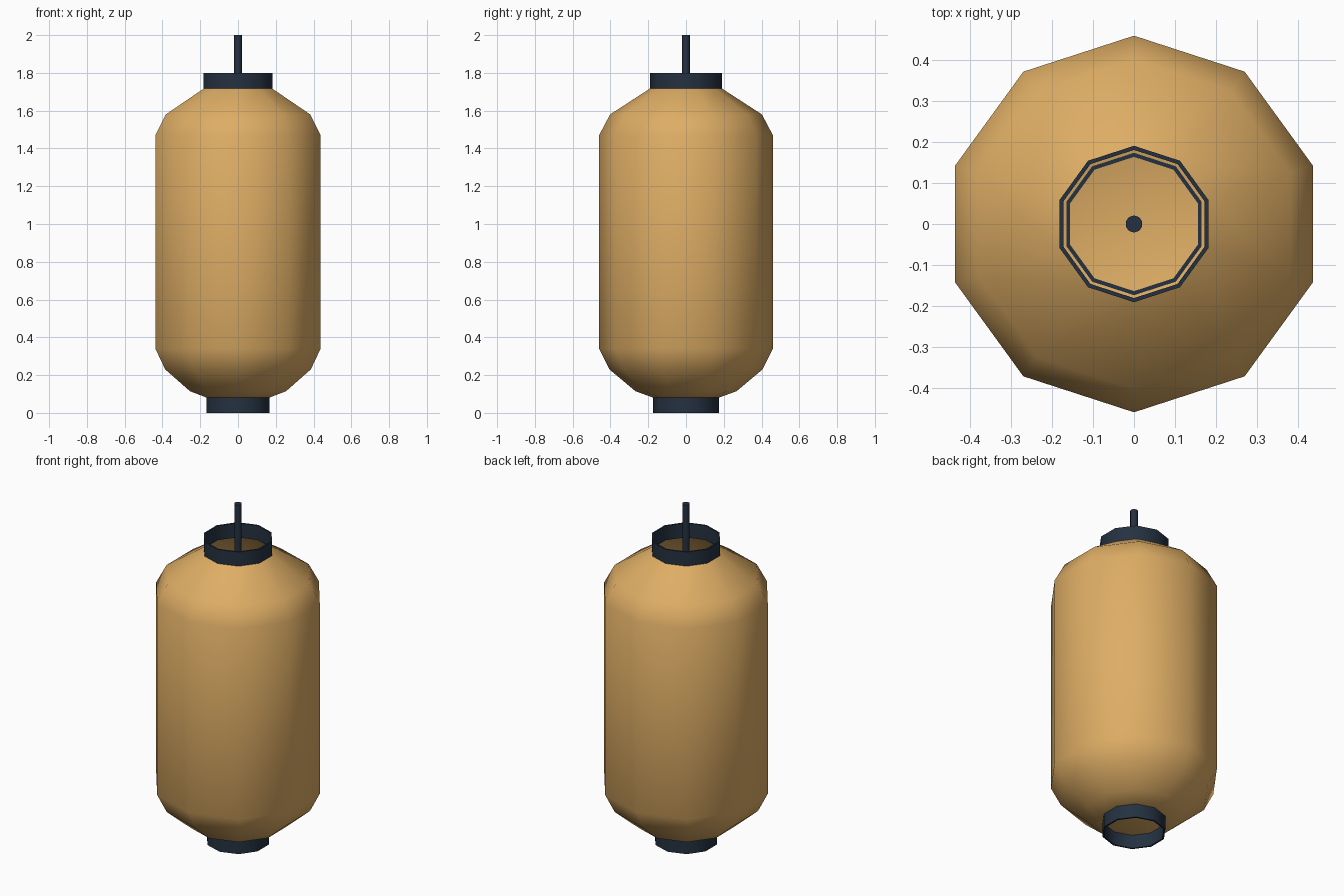
import bpy, bmesh, math

if "Cube" in bpy.data.objects:
    bpy.data.objects.remove(bpy.data.objects["Cube"])

SIDES = 10


def material(name, rgb):
    m = bpy.data.materials.new(name)
    m.diffuse_color = (*rgb, 1.0)
    m.use_nodes = True
    m.node_tree.nodes["Principled BSDF"].inputs["Base Color"].default_value = m.diffuse_color
    return m


paper = material("warm_paper", (0.73, 0.42, 0.13))
navy = material("dark_navy", (0.018, 0.031, 0.052))


def lathe(name, profile, mat, sides=SIDES, closed=False, cap_start=False, cap_end=False, angle=None):
    """Spin (radius, z) points round z; a corner points to +y."""
    bm = bmesh.new()
    rings = []
    for r, z in profile:
        rings.append([bm.verts.new((r * math.cos(math.pi / 2 + math.tau * i / sides),
                                    r * math.sin(math.pi / 2 + math.tau * i / sides), z))
                      for i in range(sides)])
    pairs = list(zip(rings, rings[1:]))
    if closed:
        pairs.append((rings[-1], rings[0]))
    for a, b in pairs:
        for i in range(sides):
            j = (i + 1) % sides
            bm.faces.new((a[i], a[j], b[j], b[i]))
    if cap_start:
        bm.faces.new(rings[0][::-1])
    if cap_end:
        bm.faces.new(rings[-1])
    for f in bm.faces:
        f.smooth = True
    me = bpy.data.meshes.new(name)
    bm.to_mesh(me)
    bm.free()
    me.materials.append(mat)
    ob = bpy.data.objects.new(name, me)
    bpy.context.collection.objects.link(ob)
    if angle is not None:
        bpy.ops.object.select_all(action='DESELECT')
        ob.select_set(True)
        bpy.context.view_layer.objects.active = ob
        bpy.ops.object.shade_smooth_by_angle(angle=math.radians(angle))
    return ob


def collar(name, r, z0, z1, thick=0.01):
    """Thin open band."""
    lathe(name, [(r, z0), (r, z1), (r - thick, z1), (r - thick, z0)], navy, closed=True, angle=40)


# Paper shade: open at the top, closed at the bottom, smooth all over
lathe("paper_shade",
      [(0.172, 0.08), (0.268, 0.115), (0.405, 0.23), (0.46, 0.34),
       (0.46, 1.47), (0.402, 1.58), (0.189, 1.718)],
      paper, cap_start=True)

# Bands at both ends
collar("top_collar", 0.191, 1.715, 1.80)
collar("bottom_collar", 0.174, 0.0, 0.082)

# Hanging rod
lathe("hanging_rod", [(0.021, 1.70), (0.021, 2.0)], navy,
      cap_start=True, cap_end=True, angle=40)
